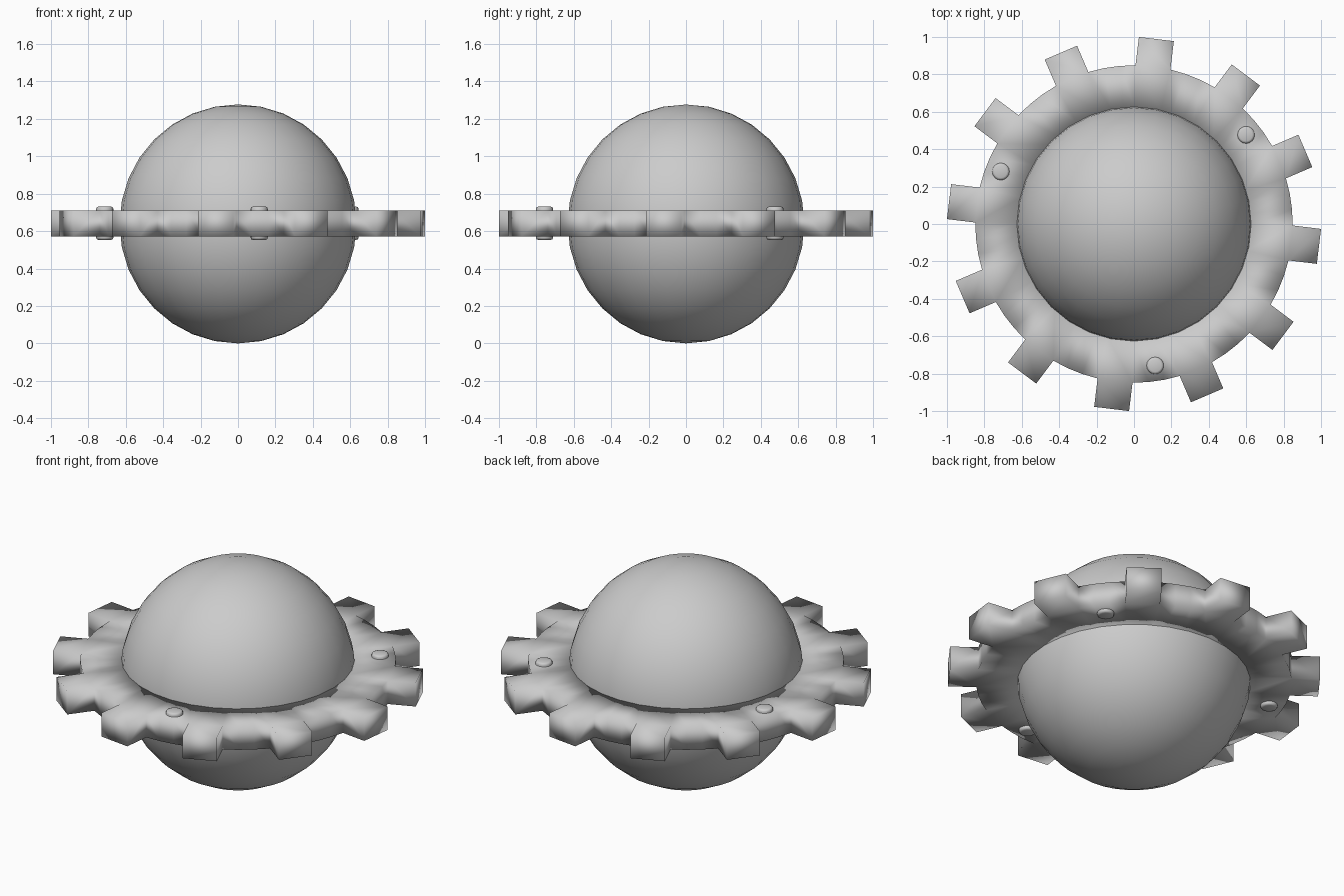
import bpy, bmesh, math
from math import cos, sin, radians

if "Cube" in bpy.data.objects:
    bpy.data.objects.remove(bpy.data.objects["Cube"])

MID = 0.6385                      # height of the equator
grey = bpy.data.materials.new("plain_grey")
grey.diffuse_color = (0.6, 0.6, 0.6, 1)
grey.use_nodes = True
grey.node_tree.nodes["Principled BSDF"].inputs["Base Color"].default_value = grey.diffuse_color


def finish(name, bm):
    bmesh.ops.recalc_face_normals(bm, faces=bm.faces)
    mesh = bpy.data.meshes.new(name)
    bm.to_mesh(mesh)
    bm.free()
    mesh.materials.append(grey)
    mesh.polygons.foreach_set("use_smooth", [True] * len(mesh.polygons))
    obj = bpy.data.objects.new(name, mesh)
    bpy.context.collection.objects.link(obj)
    return obj


# Ball through the middle of the gear
bm = bmesh.new()
bmesh.ops.create_uvsphere(bm, u_segments=32, v_segments=16, radius=1)
bmesh.ops.scale(bm, vec=(0.633, 0.633, MID), verts=bm.verts)
bmesh.ops.translate(bm, vec=(0, 0, MID), verts=bm.verts)
finish("ball", bm)

# Gear ring with twelve square teeth, smooth-shaded all over
TEETH, PHASE = 12, radians(23.1)
ROOT, HOLE, TIP, HALF = 0.848, 0.62, 0.9955, 0.094
root_half = math.asin(HALF / ROOT)
gap = 2 * math.pi / TEETH - 2 * root_half
steps = [-root_half, root_half, root_half + gap / 3, root_half + gap * 2 / 3]
bm = bmesh.new()
columns, tips = [], []
for i in range(TEETH):
    a = PHASE + i * 2 * math.pi / TEETH
    for s in steps:
        columns.append([bm.verts.new((r * cos(a + s), r * sin(a + s), z))
                        for r, z in ((HOLE, 0.572), (HOLE, 0.711),
                                     (ROOT, 0.711), (ROOT, 0.572))])
    for side in (-HALF, HALF):
        x, y = TIP * cos(a) - side * sin(a), TIP * sin(a) + side * cos(a)
        tips.append([bm.verts.new((x, y, z)) for z in (0.711, 0.572)])
for k, c in enumerate(columns):
    d = columns[(k + 1) % len(columns)]
    for j in range(4):
        if j == 2 and k % 4 == 0:
            continue              # the tooth opens here
        bm.faces.new((c[j], d[j], d[(j + 1) % 4], c[(j + 1) % 4]))
    if k % 4 == 0:
        t, u = tips[k // 2], tips[k // 2 + 1]
        bm.faces.new((c[2], t[0], u[0], d[2]))
        bm.faces.new((c[3], d[3], u[1], t[1]))
        bm.faces.new((t[0], t[1], u[1], u[0]))
        bm.faces.new((c[2], c[3], t[1], t[0]))
        bm.faces.new((d[2], u[0], u[1], d[3]))
finish("gear_ring", bm)

# Three rivets through the ring, with chamfered ends
for i in range(3):
    a = radians(38.5 + 120 * i)
    bm = bmesh.new()
    bmesh.ops.create_cone(bm, cap_ends=True, segments=16, radius1=0.046,
                          radius2=0.046, depth=0.178)
    rims = [e for e in bm.edges if abs(e.verts[0].co.z - e.verts[1].co.z) < 1e-4]
    bmesh.ops.bevel(bm, geom=rims, offset=0.012, segments=2,
                    profile=0.5, affect='EDGES')
    bmesh.ops.translate(bm, vec=(0.765 * cos(a), 0.765 * sin(a), 0.642), verts=bm.verts)
    finish("rivet", bm)
